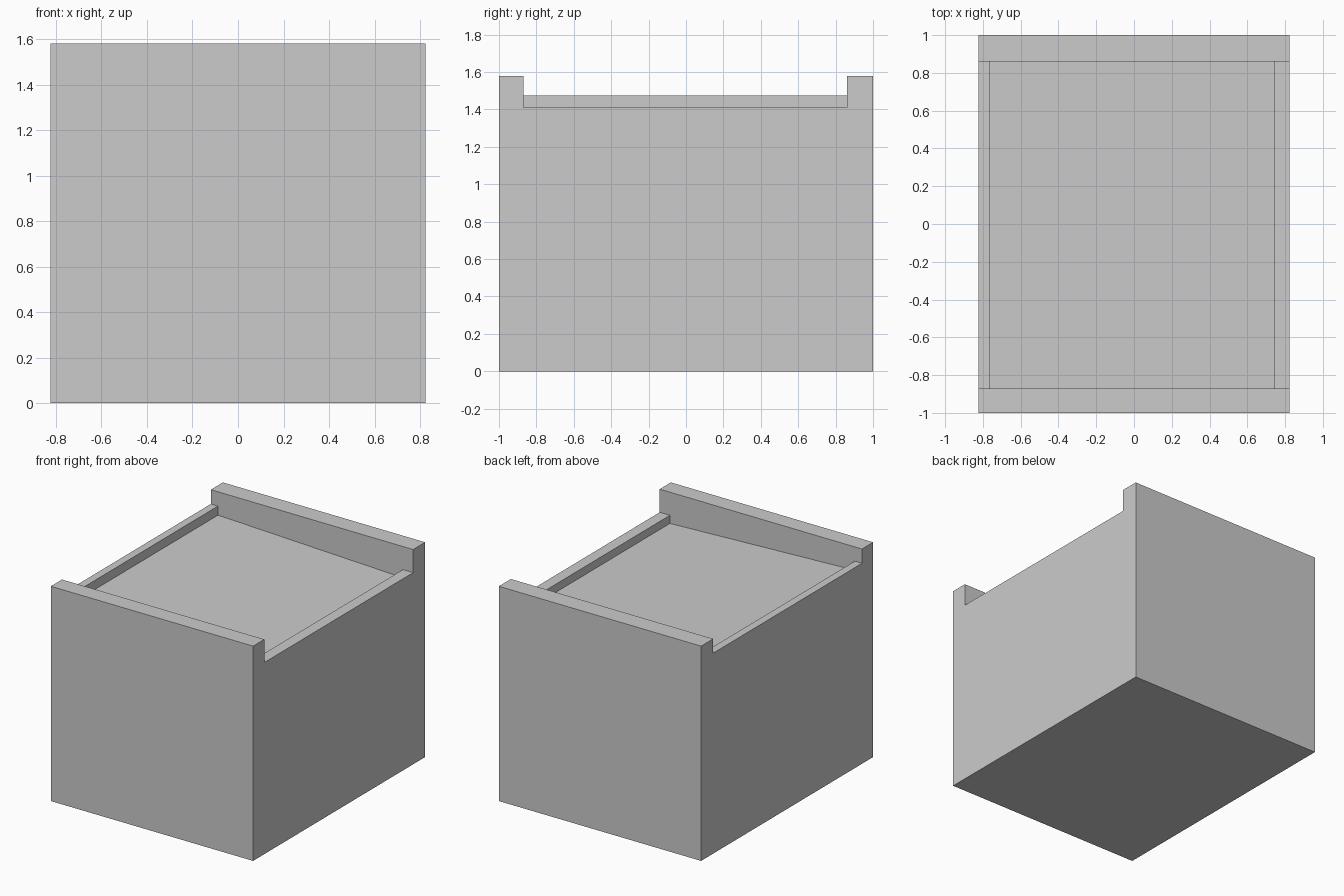
import bpy
import bmesh

default = bpy.data.objects.get("Cube")
if default:
    bpy.data.objects.remove(default, do_unlink=True)

HALF_W, HEIGHT = 0.823, 1.58
FRONT_BOARD, BACK_BOARD = -0.87, 0.86   # inner faces of the end boards


def prism(name, profile, y0, y1):
    """Extrude an x-z profile along y."""
    bm = bmesh.new()
    face = bm.faces.new([bm.verts.new((x, y0, z)) for x, z in profile])
    ext = bmesh.ops.extrude_face_region(bm, geom=[face])["geom"]
    verts = [v for v in ext if isinstance(v, bmesh.types.BMVert)]
    bmesh.ops.translate(bm, verts=verts, vec=(0, y1 - y0, 0))
    bmesh.ops.recalc_face_normals(bm, faces=bm.faces)
    mesh = bpy.data.meshes.new(name)
    bm.to_mesh(mesh)
    bm.free()
    obj = bpy.data.objects.new(name, mesh)
    bpy.context.collection.objects.link(obj)
    return obj


# Plain grey material
grey = bpy.data.materials.new("grey")
grey.use_nodes = True
colour = (0.6, 0.6, 0.6, 1)
grey.diffuse_color = colour
grey.node_tree.nodes["Principled BSDF"].inputs["Base Color"].default_value = colour

# Solid block
body = prism("box_body", [(-HALF_W, 0), (HALF_W, 0), (HALF_W, HEIGHT), (-HALF_W, HEIGHT)], -1, 1)

# Cutter: stepped side rims with a sloping tray floor between them
tray = prism("tray_cutter", [(-1, 1.475), (-0.765, 1.475), (-0.765, 1.408), (0.74, 1.35),
                             (0.74, 1.41), (1, 1.41), (1, 2), (-1, 2)],
             FRONT_BOARD, BACK_BOARD)
tray.hide_render = True

for obj in (body, tray):
    obj.data.materials.append(grey)

# Cut the tray, then drop the cutter
cut = body.modifiers.new("tray_cut", 'BOOLEAN')
cut.operation = 'DIFFERENCE'
cut.solver = 'EXACT'
cut.object = tray
bpy.context.view_layer.objects.active = body
bpy.ops.object.modifier_apply(modifier=cut.name)
bpy.data.objects.remove(tray, do_unlink=True)
